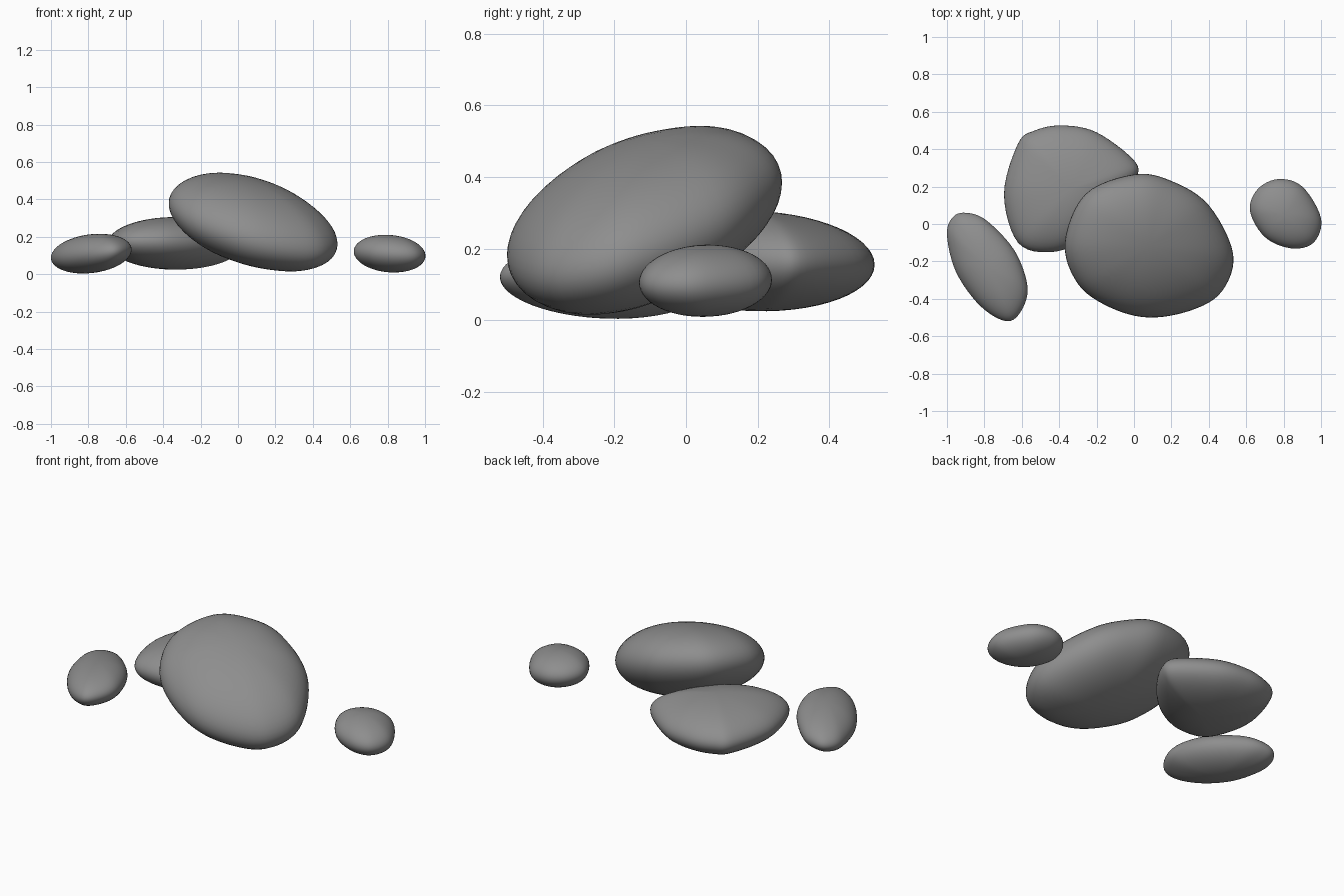
import bpy, bmesh
from math import sin, cos, pi
from mathutils import Vector

cube = bpy.data.objects.get("Cube")
if cube:
    bpy.data.objects.remove(cube, do_unlink=True)

STEPS = 6     # samples between outline points
RINGS = 28    # rings from bottom to top

# Stone colour
stone_grey = bpy.data.materials.new("stone grey")
stone_grey.use_nodes = True
grey = (0.27, 0.27, 0.27, 1)
stone_grey.diffuse_color = grey
bsdf = next(n for n in stone_grey.node_tree.nodes if n.type == 'BSDF_PRINCIPLED')
bsdf.inputs["Base Color"].default_value = grey
bsdf.inputs["Roughness"].default_value = 0.6


def smooth_outline(points):
    """Closed Catmull-Rom curve through the plan points."""
    pts = [Vector(p) for p in points]
    count = len(pts)
    curve = []
    for i in range(count):
        a, b, c, d = (pts[(i + k) % count] for k in (-1, 0, 1, 2))
        for s in range(STEPS):
            t = s / STEPS
            curve.append(0.5 * (2 * b + (c - a) * t
                                + (2 * a - 5 * b + 4 * c - d) * t ** 2
                                + (3 * b - a - 3 * c + d) * t ** 3))
    return curve


def stone(name, points, height, thickness, slope):
    """Rounded pebble: plan outline, mid height, half thickness, tilt in x and y."""
    outline = smooth_outline(points)
    xs = [p.x for p in outline]
    ys = [p.y for p in outline]
    centre = Vector((min(xs) + max(xs), min(ys) + max(ys))) / 2
    tilt = Vector(slope)
    bm = bmesh.new()

    def vert(offset, lift):
        flat = centre + offset
        return bm.verts.new((flat.x, flat.y, height + lift + tilt.dot(offset)))

    bottom = vert(Vector((0, 0)), -thickness)
    top = vert(Vector((0, 0)), thickness)
    rings = []
    for r in range(1, RINGS):
        angle = pi * r / RINGS - pi / 2
        rings.append([vert((p - centre) * cos(angle), thickness * sin(angle))
                      for p in outline])
    n = len(outline)
    for i in range(n):
        j = (i + 1) % n
        bm.faces.new((bottom, rings[0][j], rings[0][i]))
        bm.faces.new((top, rings[-1][i], rings[-1][j]))
        for low, high in zip(rings, rings[1:]):
            bm.faces.new((low[i], low[j], high[j], high[i]))
    bmesh.ops.recalc_face_normals(bm, faces=bm.faces)
    for face in bm.faces:
        face.smooth = True

    mesh = bpy.data.meshes.new(name)
    bm.to_mesh(mesh)
    bm.free()
    mesh.materials.append(stone_grey)
    obj = bpy.data.objects.new(name, mesh)
    bpy.context.collection.objects.link(obj)
    return obj


# Big stone leaning on its neighbour
stone("large_stone",
      [(-.37, -.1), (-.26, .16), (0, .265), (.2, .23), (.4, .1), (.53, -.16),
       (.47, -.36), (.31, -.46), (.08, -.5), (-.13, -.445), (-.3, -.32)],
      height=.28, thickness=.22, slope=(-.22, .25))

# Flat stone behind, with a cut-off inner side
stone("back_stone",
      [(-.695, .16), (-.62, .43), (-.53, .5), (-.385, .527), (-.2, .49), (0, .34),
       (.01, .24), (-.1, .07), (-.26, -.08), (-.44, -.15), (-.62, -.1)],
      height=.165, thickness=.14, slope=(0, -.03))

# Long stone on the right
stone("long_stone",
      [(-1, -.06), (-.97, .035), (-.9, .06), (-.79, .02), (-.64, -.14),
       (-.57, -.33), (-.6, -.46), (-.68, -.52), (-.82, -.44), (-.95, -.26)],
      height=.11, thickness=.104, slope=(.1, 0))

# Small stone on the left
stone("small_stone",
      [(.62, .07), (.66, .185), (.77, .24), (.9, .2), (1, .03),
       (.96, -.1), (.84, -.13), (.7, -.07)],
      height=.11, thickness=.1, slope=(-.06, .01))
